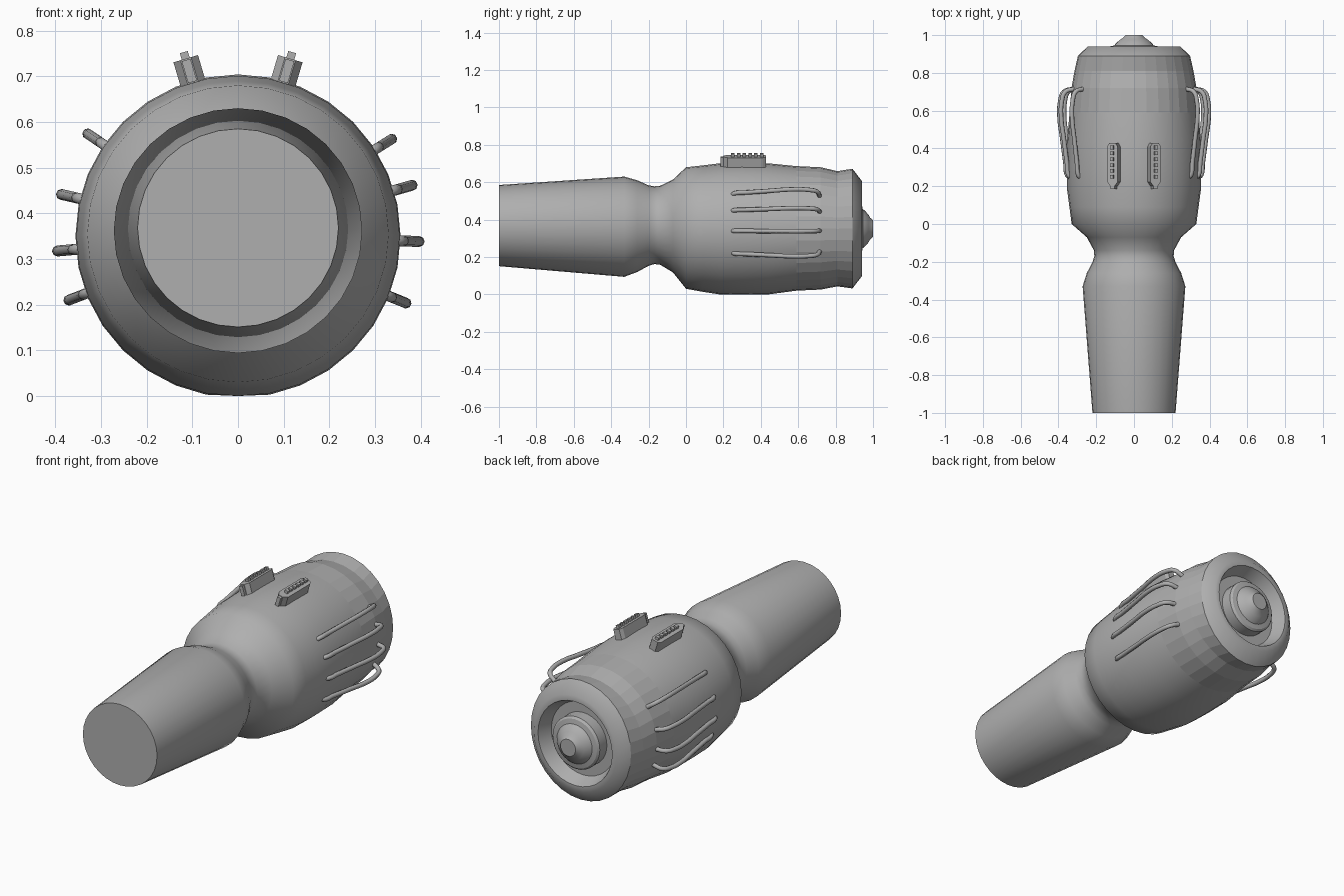
import bpy, bmesh
from math import sin, cos, pi, radians
from mathutils import Matrix

if "Cube" in bpy.data.objects:
    bpy.data.objects.remove(bpy.data.objects["Cube"])

N = 32
GREY = bpy.data.materials.new("dark_grey")
GREY.diffuse_color = (.43, .43, .43, 1)
GREY.use_nodes = True
GREY.node_tree.nodes["Principled BSDF"].inputs["Base Color"].default_value = GREY.diffuse_color


def finish(name, bm, angle=35, flat=None):
    bmesh.ops.recalc_face_normals(bm, faces=bm.faces)
    me = bpy.data.meshes.new(name)
    bm.to_mesh(me)
    bm.free()
    me.materials.append(GREY)
    me.set_sharp_from_angle(angle=radians(angle))
    for p in me.polygons:
        p.use_smooth = not (flat and flat[0] < p.center.y < flat[1])
    ob = bpy.data.objects.new(name, me)
    bpy.context.collection.objects.link(ob)
    return ob


def lathe(name, rings, angle, flat=None):
    """Closed loft of ellipses along y; ring = (y, centre z, radius x, radius z)."""
    bm = bmesh.new()
    loops = [[bm.verts.new((rx * cos(2 * pi * i / N), y, max(0, zc + rz * sin(2 * pi * i / N))))
              for i in range(N)] for y, zc, rx, rz in rings]
    for a, b in zip(loops, loops[1:]):
        for i in range(N):
            j = (i + 1) % N
            bm.faces.new((a[i], a[j], b[j], b[i]))
    bm.faces.new(loops[0])
    bm.faces.new(loops[-1])
    return finish(name, bm, angle, flat)


# Tapered grip, pinched neck, barrel and recessed rear end in one skin
lathe("body", [
    (-1.0, .368, .22, .217), (-.33, .362, .272, .268), (-.26, .365, .25, .245),
    (-.20, .368, .219, .215), (-.17, .37, .21, .208), (-.14, .37, .212, .21),
    (-.07, .366, .25, .248), (0, .355, .33, .325), (.09, .352, .342, .338),
    (.18, .35, .354, .351), (.30, .35, .356, .354), (.44, .35, .354, .351),
    (.59, .353, .341, .333), (.72, .353, .331, .327), (.81, .351, .315, .308),
    (.89, .352, .297, .32), (.94, .352, .245, .255), (.94, .352, .22, .225),
    (.87, .352, .19, .195)], 44, flat=(.65, .9))

# Stepped rear plug
lathe("rear_plug", [(y, .352, r, r) for y, r in
      [(.86, .14), (.93, .14), (.94, .13), (.945, .105), (.957, .095),
       (.975, .075), (.985, .058), (1.0, .045)]], 30)

# Bowed tubes along both flanks
PATH = [(.245, .34), (.26, .356), (.32, .364), (.45, .381), (.57, .396),
        (.65, .392), (.70, .373), (.715, .325)]


def tube(name, deg):
    cu = bpy.data.curves.new(name, 'CURVE')
    cu.dimensions = '3D'
    cu.bevel_depth = .012
    cu.bevel_resolution = 2
    cu.resolution_u = 4
    cu.use_fill_caps = True
    cu.materials.append(GREY)
    sp = cu.splines.new('BEZIER')
    sp.bezier_points.add(len(PATH) - 1)
    a = radians(deg)
    for p, (y, r) in zip(sp.bezier_points, PATH):
        p.co = (r * cos(a), y, .352 + r * sin(a))
        p.handle_left_type = p.handle_right_type = 'AUTO'
    bpy.context.collection.objects.link(bpy.data.objects.new(name, cu))


for k, deg in enumerate((32, 16, -2, -22)):
    tube(f"right_tube_{k}", deg)
for k, deg in enumerate((146, 167, 185, 201)):
    tube(f"left_tube_{k}", deg)


# Switch blocks leaning outward on top, each with a row of studs
def box(bm, y, z, sx, sy, sz):
    bmesh.ops.create_cube(bm, size=1, matrix=Matrix.Translation((0, y, z))
                          @ Matrix.Diagonal((sx, sy, sz, 1)))


def switch_block(name, side):
    bm = bmesh.new()
    outline = [(-.012, .2), (.012, .2), (.028, .222), (.028, .41), (.018, .428),
               (-.018, .428), (-.028, .41), (-.028, .222)]
    f = bm.faces.new([bm.verts.new((x, y, .325)) for x, y in outline])
    top = bmesh.ops.extrude_face_region(bm, geom=[f])["geom"]
    bmesh.ops.translate(bm, vec=(0, 0, .078),
                        verts=[v for v in top if isinstance(v, bmesh.types.BMVert)])
    box(bm, .2, .375, .02, .03, .05)
    for i in range(6):
        box(bm, .25 + i * .031, .408, .018, .019, .02)
    bm.transform(Matrix.Translation((0, 0, .352)) @ Matrix.Rotation(radians(16.5) * side, 4, 'Y'))
    finish(name, bm, 20)


switch_block("right_switch", 1)
switch_block("left_switch", -1)
